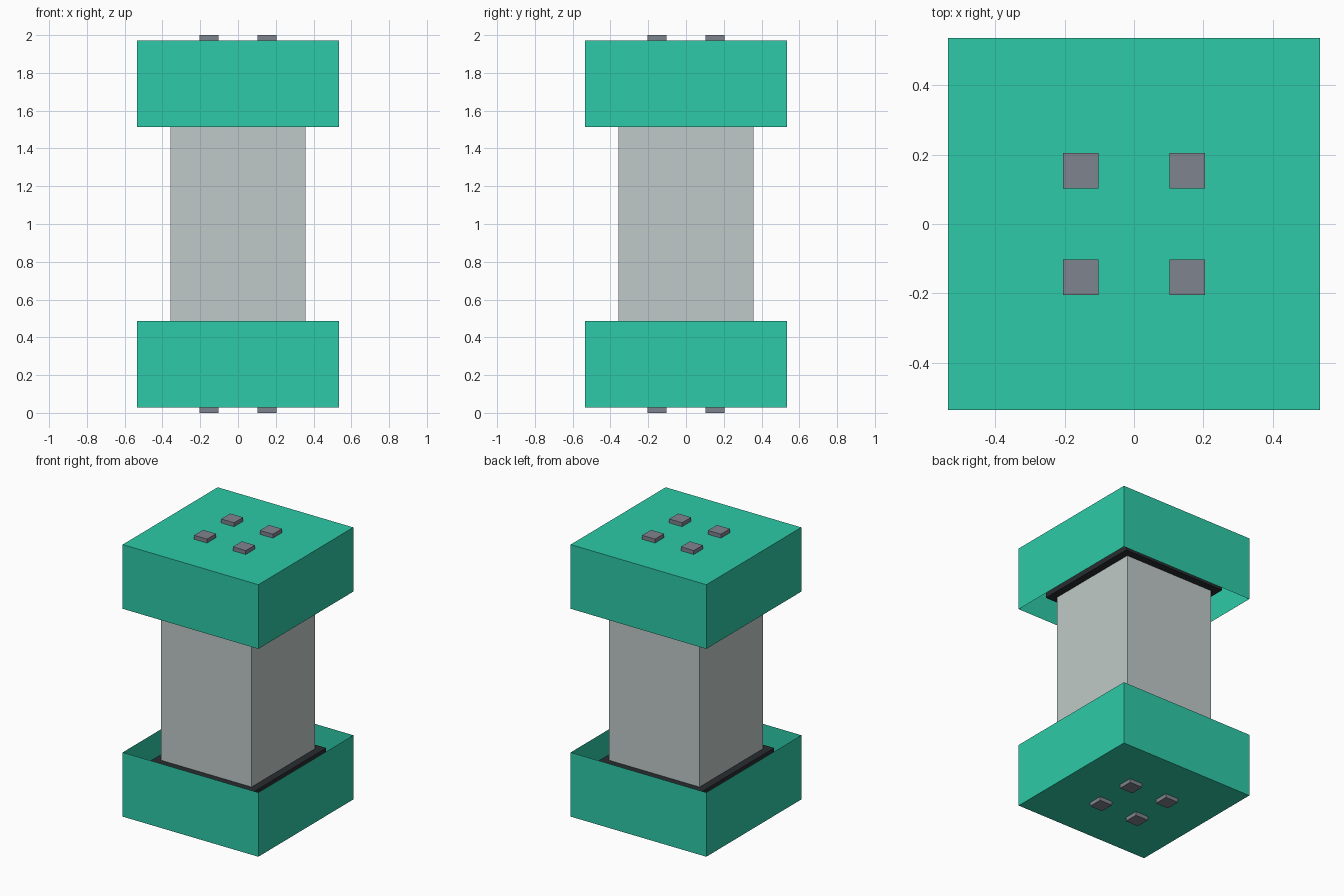
import bpy, bmesh

if "Cube" in bpy.data.objects:
    bpy.data.objects.remove(bpy.data.objects["Cube"])


def material(name, hex_colour):
    def lin(c):
        c /= 255
        return c / 12.92 if c <= 0.04045 else ((c + 0.055) / 1.055) ** 2.4
    m = bpy.data.materials.new(name)
    m.diffuse_color = [lin(int(hex_colour[i:i + 2], 16)) for i in (0, 2, 4)] + [1]
    m.use_nodes = True
    m.node_tree.nodes["Principled BSDF"].inputs["Base Color"].default_value = m.diffuse_color
    return m


green = material("teal green", "2dcaa8")
pale = material("pale grey", "c0cac8")
dark = material("near black", "282c2f")
steel = material("steel grey", "7f838d")


def box(name, mat, x, y, half, z0, z1, open_side=0):
    """Square box from z0 to z1; open_side +1 / -1 removes the top / bottom face."""
    bm = bmesh.new()
    bmesh.ops.create_cube(bm, size=1)
    bm.normal_update()
    if open_side:
        lid = [f for f in bm.faces if f.normal.z * open_side > 0.9]
        bmesh.ops.delete(bm, geom=lid, context='FACES')
    for v in bm.verts:
        v.co = (x + v.co.x * 2 * half, y + v.co.y * 2 * half, z1 if v.co.z > 0 else z0)
    mesh = bpy.data.meshes.new(name)
    bm.to_mesh(mesh)
    bm.free()
    mesh.materials.append(mat)
    ob = bpy.data.objects.new(name, mesh)
    bpy.context.collection.objects.link(ob)
    return ob


# central column, sunk into both end blocks
box("column", pale, 0, 0, 0.357, 0.3, 1.7)

# the two ends mirror each other about z = 1
for end, up in (("bottom", False), ("top", True)):
    def span(a, b):
        return (2 - b, 2 - a) if up else (a, b)
    # open thin-walled cap
    box(end + "_cap", green, 0, 0, 0.536, *span(0.028, 0.487), open_side=-1 if up else 1)
    # dark socket inside the cap
    box(end + "_socket", dark, 0, 0, 0.41, *span(0.035, 0.41))
    # four small contact pads
    for sx in (-1, 1):
        for sy in (-1, 1):
            box(end + "_pad", steel, sx * 0.153, sy * 0.153, 0.051, *span(0.0, 0.034))
